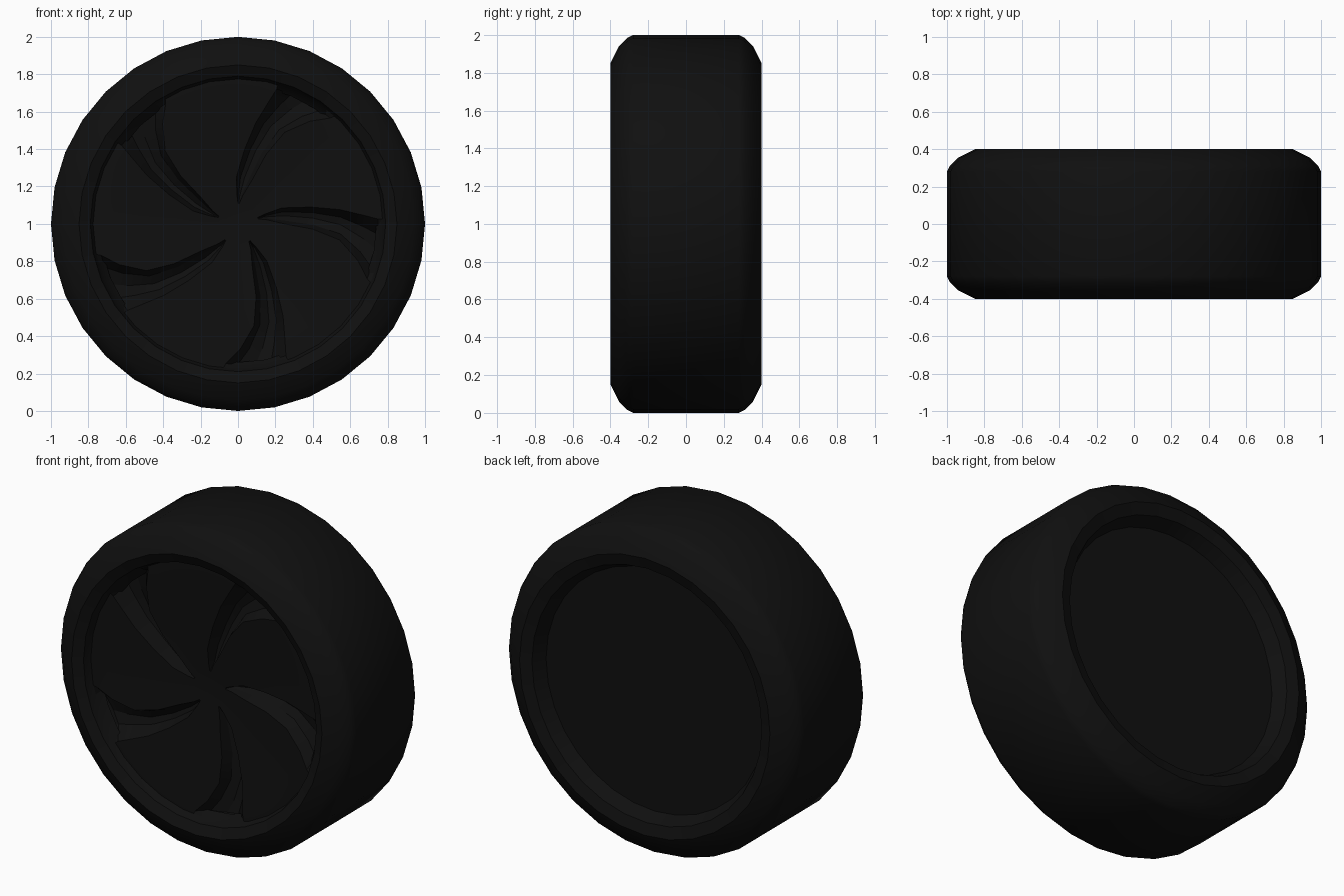
import bpy, bmesh, math
from math import cos, sin, radians

if "Cube" in bpy.data.objects:
    bpy.data.objects.remove(bpy.data.objects["Cube"])

black = bpy.data.materials.new("black")
black.diffuse_color = (0.005, 0.005, 0.005, 1)
black.use_nodes = True
black.node_tree.nodes["Principled BSDF"].inputs["Base Color"].default_value = black.diffuse_color


def finish(bm, name, angle):
    bmesh.ops.remove_doubles(bm, verts=bm.verts, dist=1e-5)
    bmesh.ops.recalc_face_normals(bm, faces=bm.faces)
    me = bpy.data.meshes.new(name)
    bm.to_mesh(me)
    bm.free()
    ob = bpy.data.objects.new(name, me)
    bpy.context.collection.objects.link(ob)
    me.materials.append(black)
    bpy.ops.object.select_all(action='DESELECT')
    ob.select_set(True)
    bpy.context.view_layer.objects.active = ob
    bpy.ops.object.shade_smooth_by_angle(angle=radians(angle))
    return ob


def loft(bm, rings):
    """Bridge closed rings of points with quads."""
    vs = [[bm.verts.new(p) for p in ring] for ring in rings]
    n = len(vs[0])
    for a, b in zip(vs, vs[1:]):
        for i in range(n):
            j = (i + 1) % n
            bm.faces.new((a[i], a[j], b[j], b[i]))
    return vs


def lathe(name, profile, segs=32):
    """Spin (radius, y) points around the axle."""
    bm = bmesh.new()
    loft(bm, [[(r * cos(math.tau * i / segs), y, 1 + r * sin(math.tau * i / segs))
               for i in range(segs)] for r, y in profile])
    return finish(bm, name, 35)


# Tyre: chamfered tread, sidewalls and recessed lips
lathe("tyre", [(0.74, -0.28), (0.775, -0.32), (0.79, -0.37), (0.85, -0.40),
               (0.94, -0.355), (0.985, -0.31), (1.0, -0.28),
               (1.0, 0.28), (0.985, 0.31), (0.94, 0.355), (0.85, 0.40),
               (0.78, 0.38), (0.74, 0.30)])

# Plain back plate
bm = bmesh.new()
ring = [bm.verts.new((0.745 * cos(math.tau * i / 32), 0.30,
                      1 + 0.745 * sin(math.tau * i / 32))) for i in range(32)]
bm.faces.new(ring)
bmesh.ops.recalc_face_normals(bm, faces=bm.faces)
if bm.faces[:][0].normal.y < 0:
    bmesh.ops.reverse_faces(bm, faces=bm.faces)
me = bpy.data.meshes.new("back_plate")
bm.to_mesh(me)
bm.free()
me.materials.append(black)
bpy.context.collection.objects.link(bpy.data.objects.new("back_plate", me))

# Front hubcap: radius, slot leading angle, trailing angle, slot depth
rows = [(0.11, 18, 14, 0.0), (0.15, 20, 9, 0.05), (0.25, 20, 0, 0.08),
        (0.40, 13, -4, 0.10), (0.55, 8, -9, 0.10), (0.67, 4, -17, 0.09),
        (0.75, 2, -23, 0.08), (0.78, 2, -24, 0.0)]
bm = bmesh.new()
rings = []
for r, lead, trail, depth in rows:
    face_y = -0.265 - 0.055 * min(1, r / 0.75)
    pts = []
    for k in range(5):
        # sunken slot: steep leading wall, floor, softer trailing wall
        for t, d in ((0, 0), (0.25, 0.9), (0.5, 1), (0.8, 0.7), (1, 0)):
            pts.append((72 * k + trail + (lead - trail) * (1 - t), depth * d))
    # raised blades between the slots
    full = []
    for k in range(5):
        full += pts[5 * k:5 * k + 5][::-1]
        for s in range(1, 7):
            full.append((72 * k + lead + (72 + trail - lead) * s / 7, 0))
    rings.append([(r * cos(radians(a)), face_y + d, 1 + r * sin(radians(a)))
                  for a, d in full])
vs = loft(bm, rings)
centre = bm.verts.new((0, -0.265, 1))
for i, v in enumerate(vs[0]):
    bm.faces.new((v, centre, vs[0][(i + 1) % len(vs[0])]))
cap = finish(bm, "spoked_hubcap", 25)
if cap.data.polygons[-1].normal.y > 0:
    cap.data.flip_normals()
